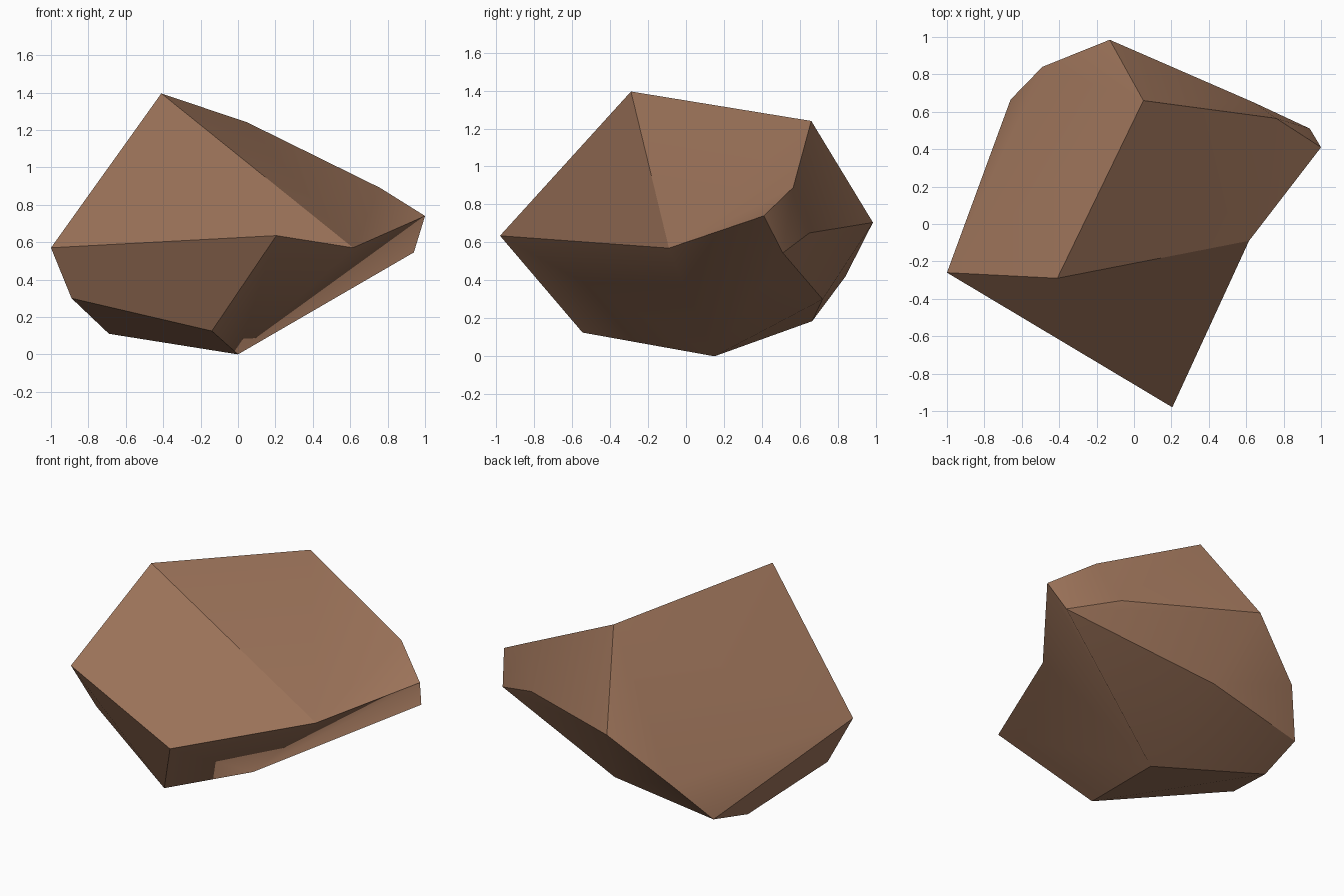
import bpy, bmesh, math

if "Cube" in bpy.data.objects:
    bpy.data.objects.remove(bpy.data.objects["Cube"])

# Corner points of the boulder
P = dict(
    left=(-1.0, -.26, .57), peak=(-.41, -.29, 1.395), right=(.615, -.09, .57),
    front=(.205, -.98, .635), ridge=(.05, .66, 1.24), shoulder=(.76, .565, .89),
    tip=(1.0, .41, .74), tip_low=(.94, .51, .545), side=(.64, .65, .65),
    back=(-.13, .985, .705), back_low=(-.49, .84, .42), rear_left=(-.66, .665, .185),
    left_low=(-.89, -.16, .30), base_left=(-.69, .36, .11), base_front=(-.14, -.545, .125),
    base=(0, .15, 0), under_rear=(0, .72, .30))

# Facets, listed by their corners
FACETS = [
    # front slope and top
    "peak left front right", "right shoulder ridge peak",
    # left slope
    "left peak ridge", "left ridge back_low", "ridge back back_low", "left back_low rear_left",
    # right rear slope
    "shoulder tip tip_low", "shoulder tip_low side", "ridge shoulder side", "ridge side back",
    # lower front and right flank
    "left left_low base_front front", "front base_front base right",
    "right base tip", "right tip shoulder",
    # lower left
    "base_front left_low base_left base", "left rear_left base_left left_low",
    # underside and rear
    "base base_left rear_left under_rear", "tip_low under_rear base tip",
    "tip_low under_rear back side", "under_rear rear_left back_low back"]

bm = bmesh.new()
verts = {name: bm.verts.new(co) for name, co in P.items()}
for facet in FACETS:
    bm.faces.new([verts[n] for n in facet.split()])
bmesh.ops.recalc_face_normals(bm, faces=bm.faces)
mesh = bpy.data.meshes.new("boulder")
bm.to_mesh(mesh)
bm.free()

# Single brown stone colour
stone = bpy.data.materials.new("brown_stone")
stone.diffuse_color = (.33, .17, .10, 1)
stone.use_nodes = True
stone.node_tree.nodes["Principled BSDF"].inputs["Base Color"].default_value = stone.diffuse_color
mesh.materials.append(stone)

boulder = bpy.data.objects.new("boulder", mesh)
bpy.context.collection.objects.link(boulder)
bpy.context.view_layer.objects.active = boulder
boulder.select_set(True)
bpy.ops.object.shade_smooth_by_angle(angle=math.radians(30))
